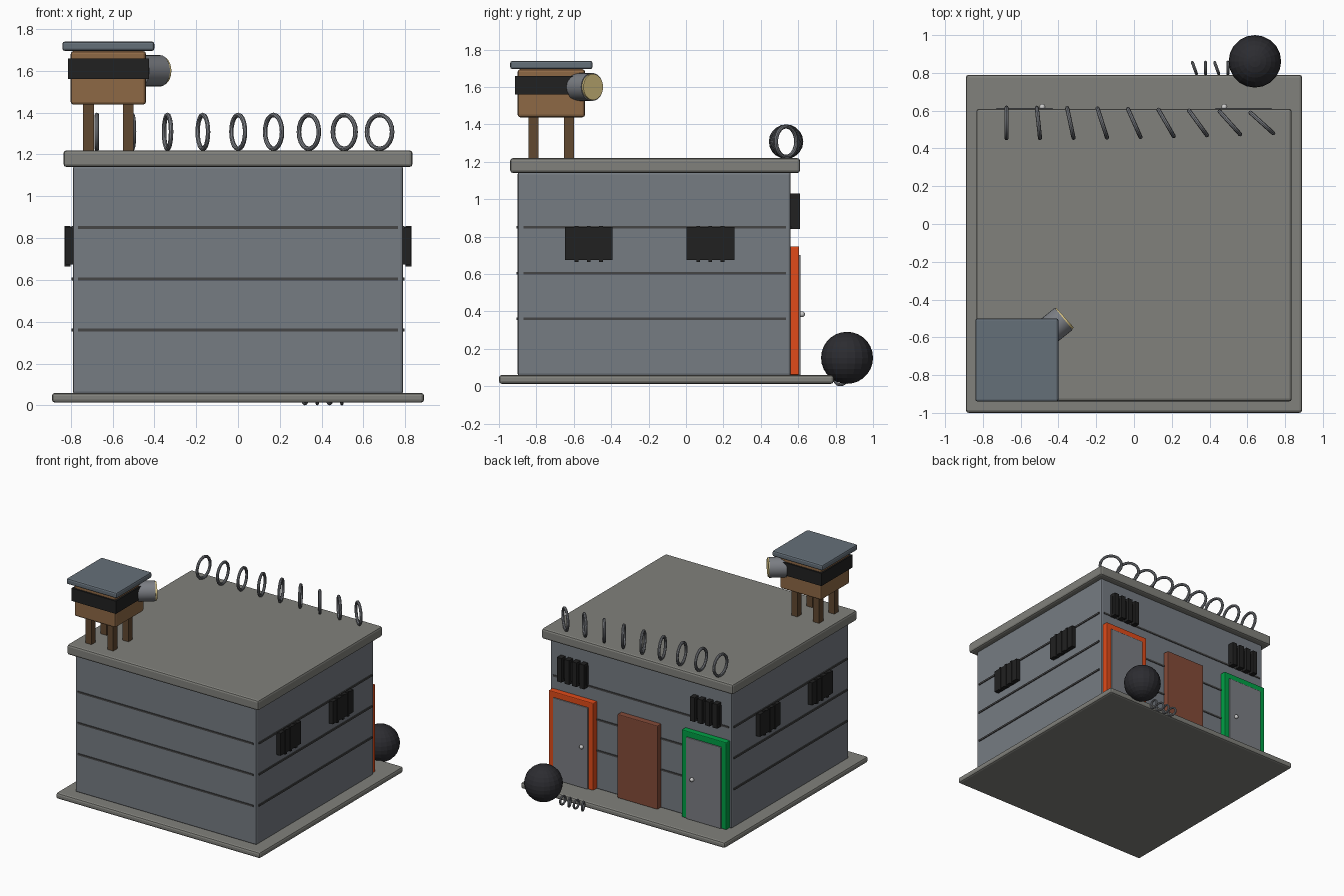
import bpy
from math import radians, atan2
from mathutils import Vector

if "Cube" in bpy.data.objects:
    bpy.data.objects.remove(bpy.data.objects["Cube"])


def mat(name, r, g, b):
    m = bpy.data.materials.new(name)
    m.diffuse_color = (r, g, b, 1)
    m.use_nodes = True
    m.node_tree.nodes["Principled BSDF"].inputs["Base Color"].default_value = m.diffuse_color
    return m


WALL = mat("wall_grey", 0.18, 0.2, 0.225)
STONE = mat("concrete", 0.22, 0.22, 0.2)
DARK = mat("dark", 0.015, 0.015, 0.015)
GROOVE = mat("groove", 0.06, 0.06, 0.06)
STEEL = mat("steel", 0.2, 0.21, 0.23)
SLATE = mat("slate", 0.13, 0.16, 0.19)
WOOD = mat("wood", 0.27, 0.14, 0.06)
LEG = mat("dark_wood", 0.12, 0.065, 0.03)
LENS = mat("lens", 0.75, 0.6, 0.25)
GREEN = mat("green", 0.0, 0.35, 0.06)
ORANGE = mat("orange", 0.75, 0.07, 0.01)
BROWN = mat("brick_brown", 0.23, 0.07, 0.04)
IRON = mat("iron", 0.025, 0.025, 0.03)
KNOB = mat("knob", 0.6, 0.6, 0.58)


def finish(name, m):
    o = bpy.context.object
    o.name = name
    o.data.materials.append(m)
    return o


def box(name, m, x0, x1, y0, y1, z0, z1, bevel=0):
    bpy.ops.mesh.primitive_cube_add(
        size=1, location=((x0 + x1) / 2, (y0 + y1) / 2, (z0 + z1) / 2))
    o = finish(name, m)
    o.scale = (x1 - x0, y1 - y0, z1 - z0)
    bpy.ops.object.transform_apply(location=False, rotation=False, scale=True)
    if bevel:
        b = o.modifiers.new("bevel", "BEVEL")
        b.width = bevel
        b.segments = 2
    return o


def ring(name, loc, major, minor, turn):
    bpy.ops.mesh.primitive_torus_add(
        location=loc, rotation=(0, radians(90), turn), major_radius=major,
        minor_radius=minor, major_segments=20, minor_segments=8)
    finish(name, STEEL)
    bpy.ops.object.shade_smooth_by_angle()


def tube(name, m, a, b, r):
    a, b = Vector(a), Vector(b)
    d = b - a
    bpy.ops.mesh.primitive_cylinder_add(
        vertices=24, radius=r, depth=d.length, location=(a + b) / 2,
        rotation=(0, radians(90), atan2(d.y, d.x)))
    finish(name, m)
    bpy.ops.object.shade_smooth_by_angle()


# Main block
box("base_slab", STONE, -0.89, 0.89, -1.0, 0.79, 0.013, 0.06, 0.015)
box("walls", WALL, -0.79, 0.79, -0.9, 0.56, 0.055, 1.145, 0.012)
box("roof_slab", STONE, -0.835, 0.835, -0.94, 0.61, 1.14, 1.22, 0.015)

# Wall course lines on all four sides
for z in (0.36, 0.605, 0.85):
    a, b = z - 0.007, z + 0.007
    box("front_course_line", GROOVE, -0.765, 0.765, -0.905, -0.89, a, b)
    box("back_course_line", GROOVE, -0.765, 0.765, 0.55, 0.565, a, b)
    box("left_course_line", GROOVE, -0.797, -0.78, -0.87, 0.535, a, b)
    box("right_course_line", GROOVE, 0.78, 0.797, -0.87, 0.535, a, b)

# Barred side windows
for s in (-1, 1):
    for yc in (-0.52, 0.13):
        x0, x1 = sorted((s * 0.78, s * 0.826))
        box("side_window", DARK, x0, x1, yc - 0.128, yc + 0.128, 0.675, 0.852)
        for k in (-1, 0, 1):
            y = yc + k * 0.065
            bx0, bx1 = sorted((s * 0.8, s * 0.829))
            box("side_window_bar", DARK, bx0, bx1, y - 0.01, y + 0.01, 0.665, 0.858)

# Outer doors with coloured frames and barred windows above
for xc, col, kx in ((-0.58, GREEN, -0.485), (0.58, ORANGE, 0.478)):
    for s in (-1, 1):
        x0, x1 = sorted((xc + s * 0.15, xc + s * 0.195))
        box("door_frame_side", col, x0, x1, 0.55, 0.605, 0.06, 0.748, 0.006)
    box("door_frame_top", col, xc - 0.195, xc + 0.195, 0.55, 0.605, 0.70, 0.748, 0.006)
    box("door_panel", STEEL, xc - 0.152, xc + 0.152, 0.55, 0.613, 0.06, 0.702, 0.005)
    bpy.ops.mesh.primitive_uv_sphere_add(
        segments=12, ring_count=8, radius=0.016, location=(kx, 0.62, 0.385))
    finish("door_knob", KNOB)
    bpy.ops.object.shade_smooth_by_angle()
    box("back_window", DARK, xc - 0.12, xc + 0.12, 0.55, 0.585, 0.86, 1.01)
    for k in range(4):
        x = xc - 0.099 + k * 0.066
        box("back_window_bar", DARK, x - 0.02, x + 0.02, 0.56, 0.61, 0.84, 1.03)

# Blocked middle door
box("middle_door", BROWN, -0.175, 0.175, 0.55, 0.605, 0.06, 0.72, 0.006)

# Wire coil along the back roof edge, each loop turned a bit more
for i in range(9):
    ring("wire_loop", (-0.675 + i * 0.169, 0.535, 1.308), 0.081, 0.011, radians(6 * i))

# Watchtower
for x in (-0.715, -0.525):
    for y in (-0.815, -0.625):
        box("tower_leg", LEG, x - 0.026, x + 0.026, y - 0.026, y + 0.026, 1.21, 1.46)
box("tower_cabin", WOOD, -0.8, -0.44, -0.9, -0.54, 1.438, 1.695, 0.014)
box("tower_window_band", DARK, -0.812, -0.426, -0.913, -0.527, 1.56, 1.66)
box("tower_roof", SLATE, -0.84, -0.4, -0.94, -0.5, 1.695, 1.74, 0.012)

# Spotlight
tube("spotlight_body", STEEL, (-0.47, -0.58, 1.6), (-0.372, -0.502, 1.6), 0.075)
tube("spotlight_lens", LENS, (-0.374, -0.504, 1.6), (-0.365, -0.496, 1.6), 0.07)

# Ball and chain
bpy.ops.mesh.primitive_uv_sphere_add(
    segments=20, ring_count=14, radius=0.139, location=(0.64, 0.861, 0.152))
finish("iron_ball", IRON)
for i in range(4):
    ring("chain_link", (0.32 + i * 0.059, 0.825, 0.04), 0.032, 0.008,
         radians(20) if i % 2 == 0 else 0)
